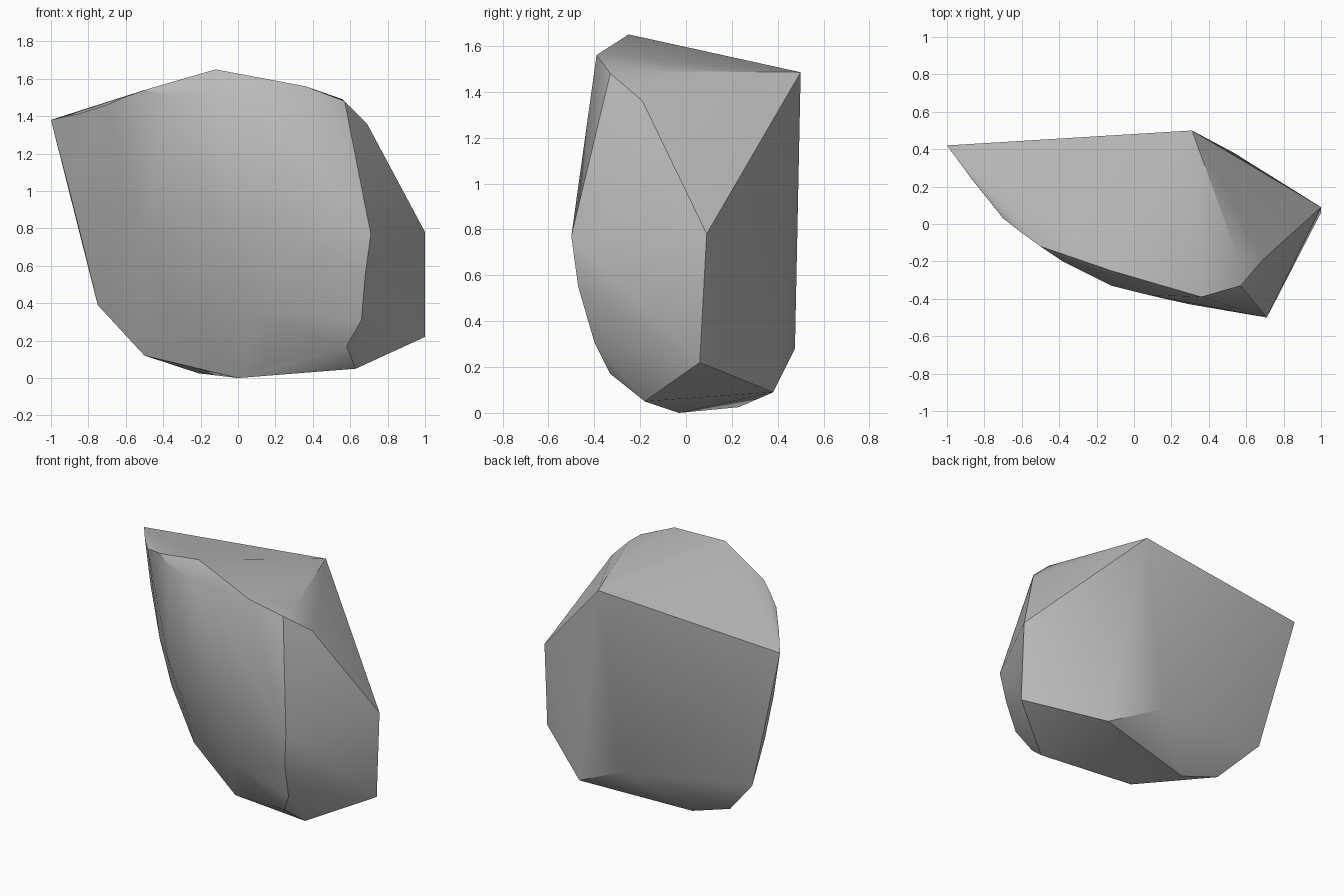
import bpy
import bmesh
from math import radians
from mathutils import Vector

# Remove the default object
default_cube = bpy.data.objects.get("Cube")
if default_cube:
    bpy.data.objects.remove(default_cube, do_unlink=True)


def make_material(name, color):
    material = bpy.data.materials.new(name)
    material.use_nodes = True
    material.diffuse_color = color
    material.node_tree.nodes["Principled BSDF"].inputs["Base Color"].default_value = color
    return material


def make_hull(name, corner_groups, material):
    """Wrap a convex stone around groups of corner points given in hundredths."""
    bm = bmesh.new()
    for group in corner_groups:
        for corner in group:
            bm.verts.new(Vector(corner) / 100)
    hull = bmesh.ops.convex_hull(bm, input=bm.verts)
    unused = {item for item in hull["geom_interior"] + hull["geom_unused"]
              if isinstance(item, bmesh.types.BMVert) and item.is_valid}
    bmesh.ops.delete(bm, geom=list(unused), context='VERTS')
    # Merge nearly flat triangles into broad facets
    bmesh.ops.dissolve_limit(bm, angle_limit=radians(1.5),
                             verts=bm.verts, edges=bm.edges)
    bmesh.ops.recalc_face_normals(bm, faces=bm.faces)

    mesh = bpy.data.meshes.new(name)
    bm.to_mesh(mesh)
    bm.free()
    mesh.materials.append(material)
    stone = bpy.data.objects.new(name, mesh)
    bpy.context.collection.objects.link(stone)
    return stone


# Flat sloping crown: left tip, back corner and the high front ridge
crown = [(-100, 42, 138), (31, 50, 148.5), (-12, -25, 165),
         (-50, -12, 154), (36, -39, 156)]

# Chipped corner where the crown meets the side
chipped_corner = [(57, -33, 148), (56, -19, 149), (69, -19, 136)]

# Upper rim of the curved front
front_rim = [(-86, 23, 141), (-70, 3, 146), (-61, -4, 150),
             (-38, -20, 151.5), (-12, -33, 154), (8, -38, 151)]

# Rounded bulge of the front
front_bulge = [(71, -50, 77), (68, -47, 55), (66, -40, 31), (58, -33, 17),
               (30, -43, 80), (-10, -29, 80), (-50, -4, 80), (-70, 16, 80),
               (-91, 36, 104), (-83, 34, 72), (10, -25, 35), (-40, 4, 40)]

# Upright side edge
side_edge = [(100, 9, 78), (100, 6, 22)]

# Underside and lower back edge
underside = [(63, -18, 5), (17, -13, 6.5), (0, -3, 0), (-21, 23, 2.5),
             (-50, 24, 12), (-75, 36, 39), (53.5, 38, 9), (16, 47.5, 28)]

stone_gray = make_material("stone gray", (0.5, 0.5, 0.5, 1.0))
rock = make_hull("rock", [crown, chipped_corner, front_rim, front_bulge,
                          side_edge, underside], stone_gray)

# Soft shading over shallow facets, crisp main edges
bpy.ops.object.select_all(action='DESELECT')
rock.select_set(True)
bpy.context.view_layer.objects.active = rock
bpy.ops.object.shade_smooth_by_angle(angle=radians(30))
